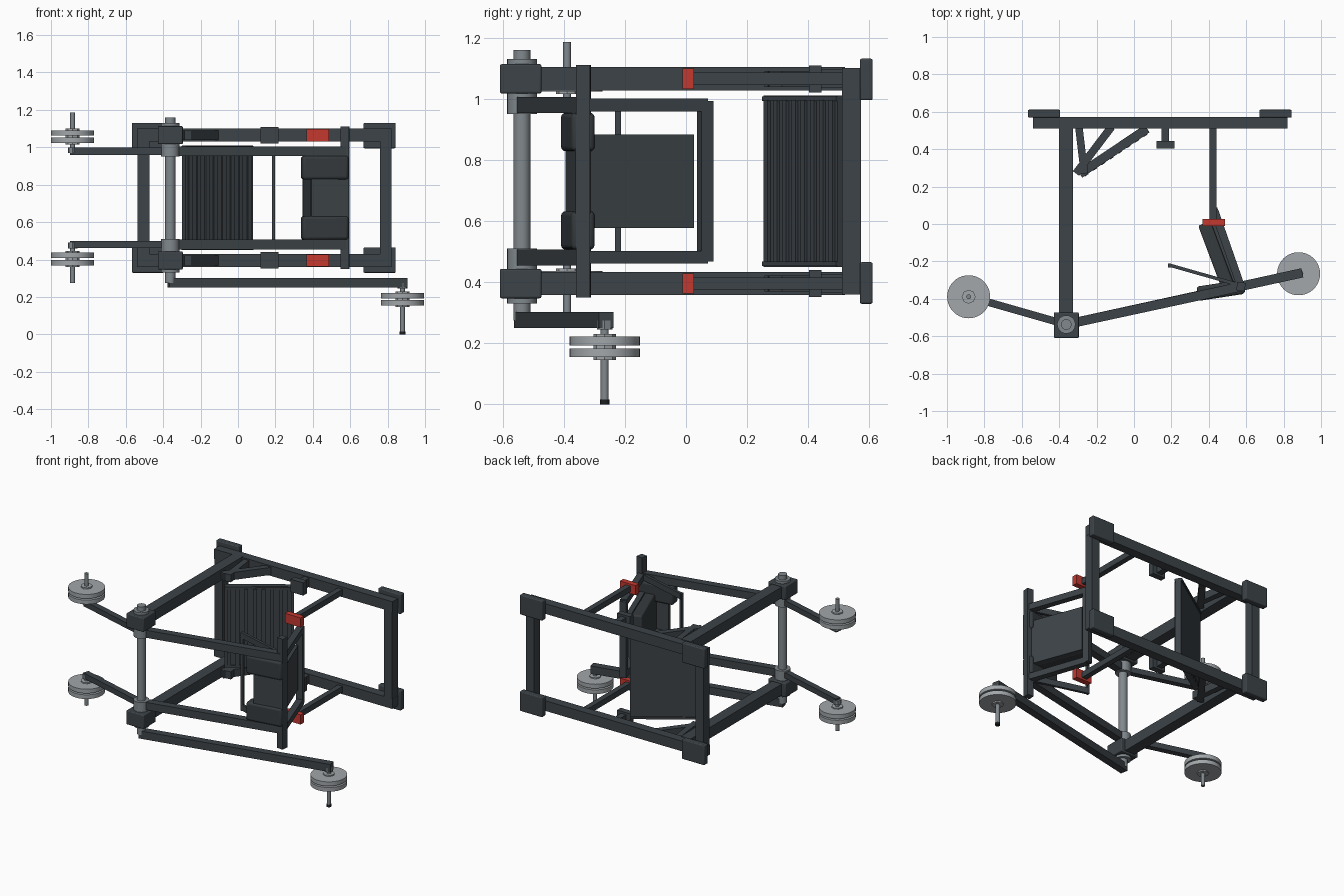
import bpy, math
from mathutils import Vector

cube = bpy.data.objects.get("Cube")
if cube:
    bpy.data.objects.remove(cube, do_unlink=True)


def material(name, r, g, b, rough=0.6):
    m = bpy.data.materials.new(name)
    m.use_nodes = True
    m.diffuse_color = (r, g, b, 1)
    node = m.node_tree.nodes["Principled BSDF"]
    node.inputs["Base Color"].default_value = (r, g, b, 1)
    node.inputs["Roughness"].default_value = rough
    return m


FRAME = material("dark slate frame", 0.046, 0.056, 0.064)
PAD = material("charcoal padding", 0.036, 0.043, 0.048)
STEEL = material("shaft steel", 0.22, 0.25, 0.27)
PLATE = material("light plate steel", 0.36, 0.385, 0.4)
RED = material("red stop", 0.55, 0.04, 0.03)
RUBBER = material("black rubber", 0.012, 0.013, 0.014)
MID = 0.73  # height of the mirror plane


def box(name, centre, size, mat=FRAME, angle=0, bevel=0):
    bpy.ops.mesh.primitive_cube_add(size=1, location=centre, rotation=(0, 0, angle))
    o = bpy.context.object
    o.name = name
    o.scale = size
    bpy.ops.object.transform_apply(location=False, rotation=False, scale=True)
    o.data.materials.append(mat)
    if bevel:
        mod = o.modifiers.new("soft edges", "BEVEL")
        mod.width = bevel
        mod.segments = 3
        bpy.ops.object.shade_smooth_by_angle()
    return o


def span(name, lo, hi, mat=FRAME, bevel=0):
    lo, hi = Vector(lo), Vector(hi)
    return box(name, (lo + hi) / 2, hi - lo, mat, 0, bevel)


def beam(name, a, b, z, width, height, mat=FRAME, bevel=0):
    """Level bar between two plan points."""
    a, b = Vector(a), Vector(b)
    d, c = b - a, (a + b) / 2
    return box(name, (c.x, c.y, z), (d.length, width, height), mat,
               math.atan2(d.y, d.x), bevel)


def cyl(name, x, y, z0, z1, r, mat=STEEL, sides=32):
    z0, z1 = min(z0, z1), max(z0, z1)
    bpy.ops.mesh.primitive_cylinder_add(vertices=sides, radius=r, depth=z1 - z0,
                                        location=(x, y, (z0 + z1) / 2))
    o = bpy.context.object
    o.name = name
    o.data.materials.append(mat)
    bpy.ops.object.shade_smooth_by_angle()
    return o


def weight(name, x, y, root, s):
    """Peg with two discs; s is the direction it points along z."""
    at = lambda t: root + s * t
    cyl(name + "_peg", x, y, at(0), at(0.215), 0.013)
    cyl(name + "_boss", x, y, at(0), at(0.03), 0.026, STEEL, 8)
    cyl(name + "_inner_disc", x, y, at(0.053), at(0.082), 0.115, PLATE, 40)
    cyl(name + "_spacer", x, y, at(0.045), at(0.13), 0.037, PLATE, 8)
    cyl(name + "_outer_disc", x, y, at(0.092), at(0.121), 0.115, PLATE, 40)


# Rear frame cross members
for name, x in (("left", 0.79), ("right", -0.505)):
    span(name + "_cross_member", (x - 0.031, 0.51, 0.37), (x + 0.031, 0.572, 1.09))

PIVOT = Vector((-0.362, -0.537))
HINGE = Vector((0.572, -0.335))
for side, s in (("upper", 1), ("lower", -1)):
    z = MID + s * 0.335
    # Long rails, corner feet and arms to the pivot
    span(side + "_rail", (-0.54, 0.51, z - 0.035), (0.822, 0.572, z + 0.035))
    for end, x in (("left", 0.757), ("right", -0.481)):
        box(f"{side}_{end}_foot", (x, 0.59, MID + s * 0.333), (0.172, 0.042, 0.136),
            bevel=0.006)
    span(side + "_pivot_arm", (-0.4, -0.5, z - 0.038), (-0.325, 0.52, z + 0.038))
    box(side + "_bearing_block", (PIVOT.x, -0.541, z), (0.134, 0.136, 0.096), bevel=0.006)
    cyl(side + "_inner_collar", *PIVOT, MID + s * 0.22, MID + s * 0.29, 0.049, STEEL, 20)
    cyl(side + "_outer_collar", *PIVOT, MID + s * 0.38, MID + s * 0.4, 0.049, STEEL, 20)

    # Footplate braces
    beam(side + "_long_brace", (-0.31, 0.27), (-0.12, 0.52), z, 0.042, 0.052)
    beam(side + "_short_brace", (-0.265, 0.27), (-0.295, 0.52), z, 0.04, 0.052)
    # Catch bracket on the rail
    span(side + "_catch_stem", (0.147, 0.44, z - 0.03), (0.187, 0.52, z + 0.03))
    span(side + "_catch_plate", (0.119, 0.403, z - 0.044), (0.216, 0.443, z + 0.044))
    # Stop bar with red block
    span(side + "_stop_bar", (0.405, 0.02, z - 0.02), (0.442, 0.52, z + 0.02))
    span(side + "_stop_block", (0.367, -0.012, z - 0.033), (0.487, 0.026, z + 0.033), RED)

    # Swinging lever and its counterweight
    za = MID + s * 0.249
    beam(side + "_lever", PIVOT, HINGE, za, 0.05, 0.052)
    beam(side + "_counter_lever", (-0.892, -0.386), PIVOT, za, 0.04, 0.038)
    weight(side + "_counterweight", -0.884, -0.389, MID + s * 0.24, s)
    # Carriage side bar and handle arm
    beam(side + "_carriage_bar", HINGE, (0.432, 0.065), za, 0.042, 0.042)
    beam(side + "_handle_arm", (0.19, -0.22), (0.56, -0.325), za, 0.018, 0.04)
    # Shoulder pad
    beam(side + "_shoulder_pad", (0.34, -0.373), (0.587, -0.335), MID + s * 0.161,
         0.077, 0.126, PAD, 0.015)

# Pivot shaft
cyl("pivot_shaft", *PIVOT, 0.275, 1.16, 0.028)

# Lower load arm with its weight
ARM_END = Vector((0.9, -0.261))
beam("load_arm", PIVOT - Vector((0.01, 0.002)), ARM_END, 0.276, 0.05, 0.053)
weight("load", 0.88, -0.266, 0.275, -1)
cyl("load_peg_extension", 0.88, -0.266, 0.015, 0.08, 0.013)
cyl("load_peg_tip", 0.88, -0.266, 0, 0.016, 0.016, RUBBER, 16)

# Carriage: hinge post, end bar, back board, back pad and grip
AXIS = Vector((-0.14, 0.4)).normalized()
NORMAL = Vector((-AXIS.y, AXIS.x))  # points towards the footplate
box("carriage_post", (HINGE.x, HINGE.y, MID), (0.045, 0.045, 0.762), angle=-0.1)
box("carriage_end_bar", (0.432, 0.063, MID), (0.042, 0.042, 0.526),
    angle=math.atan2(AXIS.y, AXIS.x))
top, base = Vector((0.425, 0.02)), Vector((0.56, -0.34))
beam("back_board", base, top, MID, 0.034, 0.305)
beam("back_pad", base + NORMAL * 0.052, top + NORMAL * 0.052, MID, 0.07, 0.3, PAD, 0.01)
beam("head_plate", (0.39, -0.377), (0.59, -0.345), MID, 0.035, 0.21)
span("handle_grip", (0.181, -0.232, 0.461), (0.199, -0.212, 1.0))

# Ribbed footplate
LOW, HIGH = Vector((-0.29, 0.268)), Vector((0.07, 0.51))
beam("footplate", LOW, HIGH, MID, 0.034, 0.56)
step = HIGH - LOW
out = Vector((step.y, -step.x)).normalized() * 0.02
for i in range(8):
    p = LOW + step * ((i + 0.5) / 8) + out
    d = step.normalized() * 0.012
    beam(f"footplate_rib_{i + 1}", p - d, p + d, MID, 0.014, 0.53)
for s in (1, -1):
    beam("footplate_edge", LOW, HIGH, MID + s * 0.27, 0.048, 0.016)
